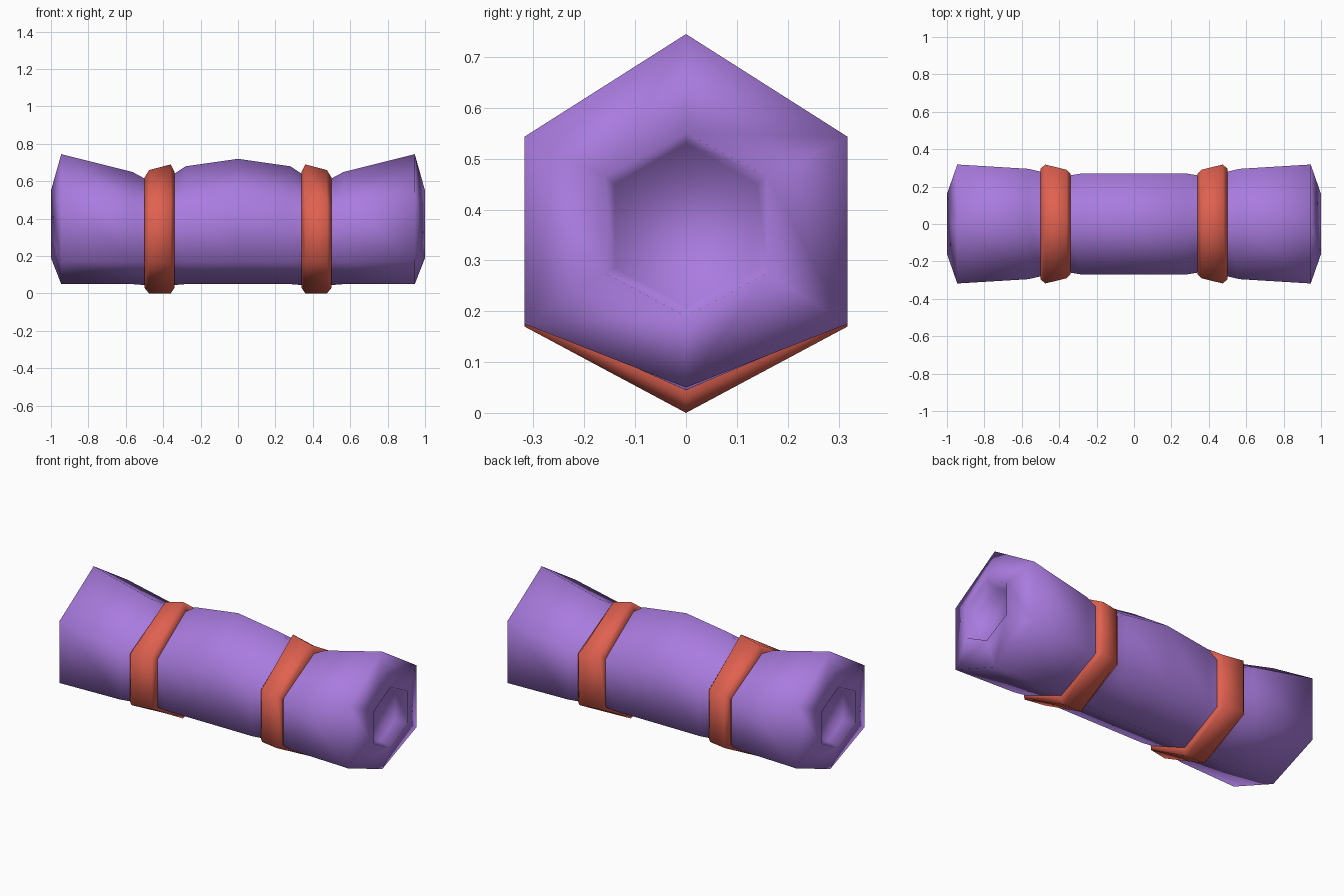
import bpy, bmesh

if "Cube" in bpy.data.objects:
    bpy.data.objects.remove(bpy.data.objects["Cube"])


def material(name, color):
    m = bpy.data.materials.new(name)
    m.diffuse_color = (*color, 1)
    m.use_nodes = True
    m.node_tree.nodes["Principled BSDF"].inputs["Base Color"].default_value = m.diffuse_color
    return m


def hexagon(x, half, bottom, low, high, top):
    # six-sided cross-section standing on a point
    return [(x, 0, bottom), (x, half, low), (x, half, high),
            (x, 0, top), (x, -half, high), (x, -half, low)]


def loft(name, rings, mat, closed=False):
    bm = bmesh.new()
    loops = [[bm.verts.new(p) for p in hexagon(*r)] for r in rings]
    pairs = list(zip(loops, loops[1:]))
    if closed:
        pairs.append((loops[-1], loops[0]))
    else:
        bm.faces.new(loops[0])
        bm.faces.new(loops[-1])
    for a, b in pairs:
        for i in range(6):
            j = (i + 1) % 6
            bm.faces.new((a[i], a[j], b[j], b[i]))
    bmesh.ops.recalc_face_normals(bm, faces=bm.faces)
    for f in bm.faces:
        f.smooth = True
    me = bpy.data.meshes.new(name)
    bm.to_mesh(me)
    bm.free()
    me.materials.append(mat)
    ob = bpy.data.objects.new(name, me)
    bpy.context.collection.objects.link(ob)
    return ob


purple = material("cloth", (0.40, 0.20, 0.74))
red = material("strap", (0.75, 0.12, 0.08))

# rolled cloth: (x, half width, bottom, lower side, upper side, top)
half = [
    (0.28, 0.27, 0.05, 0.17, 0.49, 0.68),
    (0.34, 0.26, 0.045, 0.17, 0.46, 0.64),
    (0.50, 0.28, 0.045, 0.17, 0.46, 0.615),
    (0.565, 0.295, 0.05, 0.17, 0.48, 0.65),
    (0.945, 0.318, 0.05, 0.175, 0.543, 0.745),
    (1.0, 0.16, 0.19, 0.275, 0.465, 0.55),
    (0.93, 0.14, 0.21, 0.285, 0.45, 0.53),  # sunken end
]
middle = (0, 0.27, 0.05, 0.17, 0.53, 0.72)
mirrored = [(-r[0], *r[1:]) for r in reversed(half)]
loft("bedroll", mirrored + [middle] + half, purple)

# straps wrapped around the roll
strap = [
    (0.34, 0.27, 0.03, 0.17, 0.46, 0.65),
    (0.36, 0.29, 0.0, 0.165, 0.48, 0.69),
    (0.475, 0.318, 0.0, 0.17, 0.475, 0.66),
    (0.50, 0.295, 0.03, 0.175, 0.46, 0.62),
    (0.48, 0.24, 0.09, 0.20, 0.42, 0.55),
    (0.36, 0.22, 0.09, 0.20, 0.42, 0.57),
]
for side, name in ((-1, "left_strap"), (1, "right_strap")):
    loft(name, [(side * r[0], *r[1:]) for r in strap], red, closed=True)
